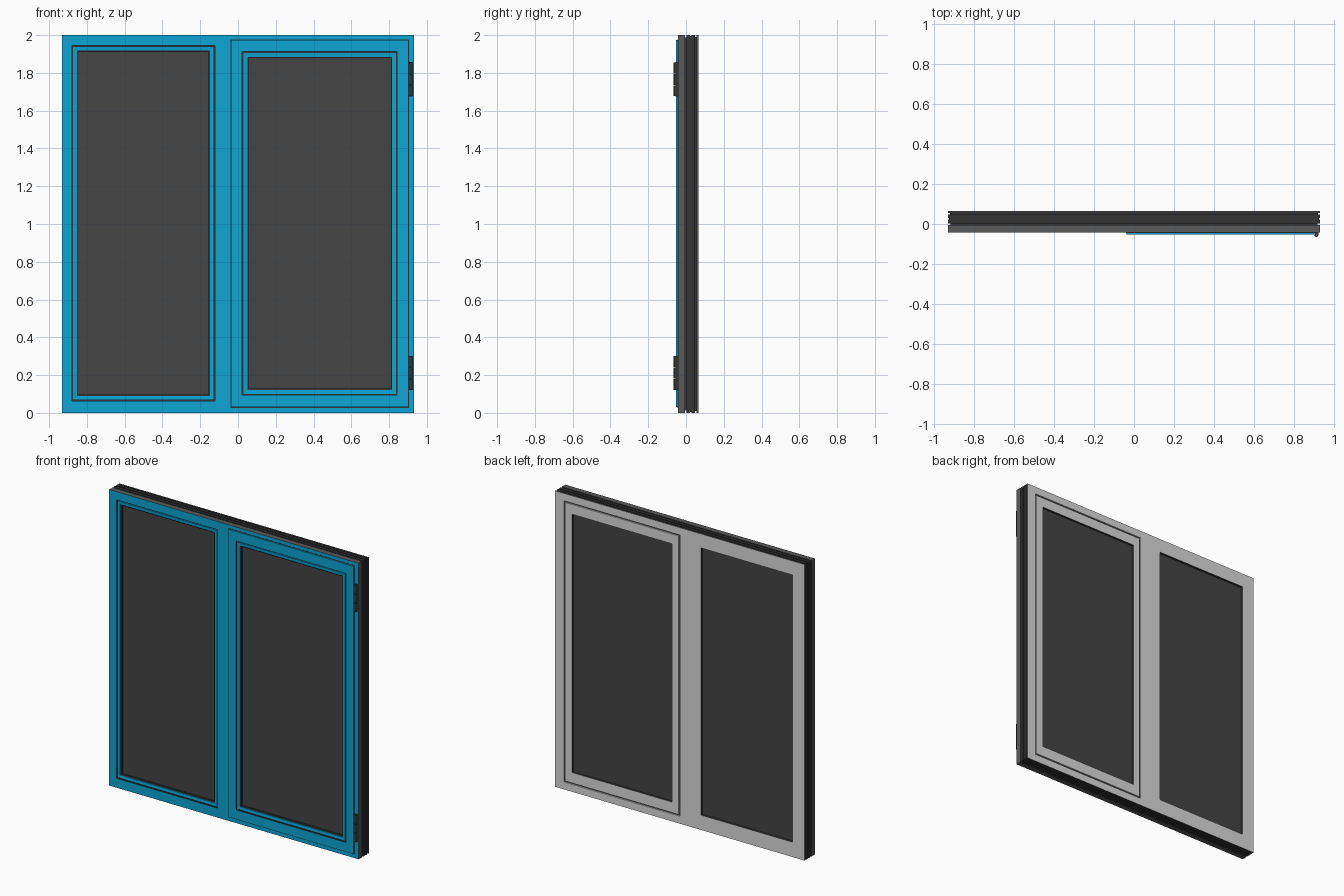
import bpy, bmesh

cube = bpy.data.objects.get("Cube")
if cube:
    bpy.data.objects.remove(cube, do_unlink=True)


def material(name, color):
    m = bpy.data.materials.new(name)
    m.use_nodes = True
    m.diffuse_color = (*color, 1)
    m.node_tree.nodes["Principled BSDF"].inputs["Base Color"].default_value = (*color, 1)
    return m


BLUE, PALE, DARK, GREY, GLASS = range(5)
MATS = [
    material("blue paint", (0.004, 0.38, 0.66)),
    material("pale grey paint", (0.7, 0.7, 0.7)),
    material("black core", (0.035, 0.035, 0.035)),
    material("mid grey edge", (0.1, 0.1, 0.1)),
    material("dark glass", (0.058, 0.058, 0.058)),
]


def finish(name, bm):
    mesh = bpy.data.meshes.new(name)
    bm.to_mesh(mesh)
    bm.free()
    for m in MATS:
        mesh.materials.append(m)
    ob = bpy.data.objects.new(name, mesh)
    bpy.context.collection.objects.link(ob)
    return ob


def inset(rect, d):
    x0, x1, z0, z1 = rect
    return (x0 + d, x1 - d, z0 + d, z1 - d)


def loft(name, steps):
    """Join rectangles at given depths; each step is (rect, y, colour of the band leading to it)."""
    bm = bmesh.new()
    prev = None
    for (x0, x1, z0, z1), y, mat in steps:
        ring = [bm.verts.new((x, y, z)) for x, z in ((x0, z0), (x1, z0), (x1, z1), (x0, z1))]
        if prev:
            for i in range(4):
                j = (i + 1) % 4
                bm.faces.new((prev[i], prev[j], ring[j], ring[i])).material_index = mat
        prev = ring
    return finish(name, bm)


def box(name, rect, y0, y1, mat):
    x0, x1, z0, z1 = rect
    bm = bmesh.new()
    bmesh.ops.create_cube(bm, size=1)
    for v in bm.verts:
        v.co = (x1 if v.co.x > 0 else x0, y1 if v.co.y > 0 else y0, z1 if v.co.z > 0 else z0)
    for f in bm.faces:
        f.material_index = mat
    return finish(name, bm)


def beaded_front(outer, groove, y):
    """Front face, thin groove, glazing bead and gasket, ending at the glass."""
    bead = inset(groove, 0.006)
    lip = inset(groove, 0.027)
    seal = inset(groove, 0.034)
    return [
        (outer, y, BLUE), (groove, y, BLUE), (groove, y + 0.01, DARK), (bead, y + 0.01, DARK),
        (bead, y + 0.002, BLUE), (lip, y + 0.004, BLUE), (lip, y + 0.01, BLUE),
        (seal, y + 0.012, DARK), (seal, y + 0.03, DARK),
    ]


FRONT, BACK, SASH = -0.043, 0.065, -0.053
WHOLE = (-0.9325, 0.9325, 0, 2)
FIXED = (-0.9325, -0.05, 0, 2)
OPENING = (-0.05, 0.9325, 0, 2)

# Outer edge of the frame with its running grooves
edge = [
    (0, BACK, GREY), (0, 0.056, GREY), (0.01, 0.056, DARK), (0.01, 0.048, DARK),
    (0, 0.048, DARK), (0, 0.03, DARK), (0.006, 0.03, DARK), (0.006, 0.022, DARK),
    (0, 0.022, DARK), (0, 0.002, DARK), (0.012, 0.002, DARK), (0.012, -0.006, DARK),
    (0, -0.006, DARK), (0, FRONT, GREY),
]
loft("frame_outer_edge", [(inset(WHOLE, d), y, m) for d, y, m in edge])

# Fixed half of the frame
fixed_groove = (-0.88, -0.122, 0.063, 1.945)
fixed_back = (-0.84, -0.158, 0.1, 1.905)
loft("fixed_frame", beaded_front(FIXED, fixed_groove, FRONT) + [
    (fixed_back, 0.045, DARK), (fixed_back, BACK, DARK), (FIXED, BACK, PALE)])
box("fixed_glass", inset(fixed_groove, 0.03), -0.022, 0.048, GLASS)

# Frame half around the opening sash
rebate = (0.0, 0.868, 0.05, 1.95)
loft("opening_frame", [
    (OPENING, FRONT, BLUE), (rebate, FRONT, BLUE), (rebate, BACK, PALE), (OPENING, BACK, PALE)])

# Opening sash, overlapping the frame at the front
sash_outer = (-0.038, 0.902, 0.03, 1.975)
sash_groove = (0.022, 0.843, 0.094, 1.912)
sash_back = (0.06, 0.805, 0.13, 1.875)
sash_rear = inset(rebate, 0.009)
loft("sash", [
    (sash_rear, BACK, PALE), (sash_rear, 0.057, PALE), (rebate, 0.057, GREY),
    (rebate, FRONT - 0.001, DARK), (sash_outer, FRONT - 0.001, DARK),
] + beaded_front(sash_outer, sash_groove, SASH) + [
    (sash_back, 0.045, DARK), (sash_back, BACK, DARK), (sash_rear, BACK, PALE)])
box("sash_glass", inset(sash_groove, 0.03), -0.032, 0.05, GLASS)

# Thin seal line round the sash
seal_outer = inset(sash_outer, -0.003)
loft("sash_seal", [
    (seal_outer, FRONT, DARK), (seal_outer, FRONT - 0.001, DARK), (sash_outer, FRONT - 0.001, DARK)])

# Hinges: a leaf and three knuckles each
for label, low, high in (("lower", 0.12, 0.302), ("upper", 1.675, 1.857)):
    box(label + "_hinge_leaf", (0.904, 0.924, low, high), -0.056, FRONT, DARK)
    length = (high - low) / 3
    for i in range(3):
        bpy.ops.mesh.primitive_cylinder_add(
            vertices=16, radius=0.0105, depth=length - 0.003,
            location=(0.914, -0.0545, low + length * (i + 0.5)))
        knuckle = bpy.context.object
        knuckle.name = f"{label}_hinge_knuckle_{i + 1}"
        knuckle.data.materials.append(MATS[DARK])
        bpy.ops.object.shade_smooth_by_angle()
